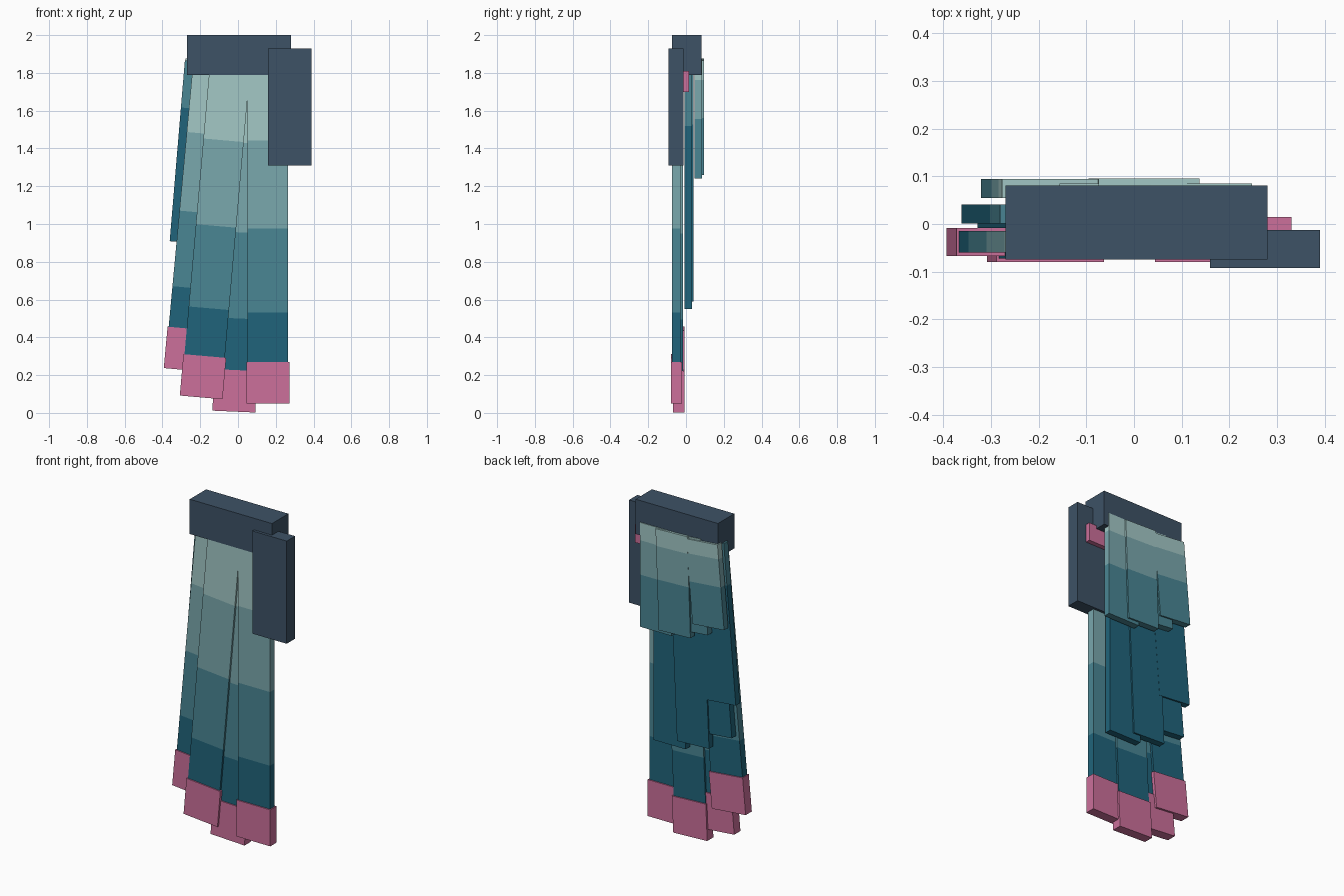
import bpy
import bmesh
from math import sin, cos, radians

if "Cube" in bpy.data.objects:
    bpy.data.objects.remove(bpy.data.objects["Cube"])


def material(name, rgb):
    linear = [((c / 255 + 0.055) / 1.055) ** 2.4 for c in rgb] + [1]
    mat = bpy.data.materials.new(name)
    mat.use_nodes = True
    mat.diffuse_color = linear
    mat.node_tree.nodes["Principled BSDF"].inputs["Base Color"].default_value = linear
    return mat


SLATE = material("slate", (61, 82, 102))
PINK = material("pink", (204, 112, 155))
PALE = material("pale_aqua", (163, 200, 198))
SOFT = material("soft_aqua", (122, 168, 174))
TEAL = material("teal", (74, 134, 148))
DEEP = material("deep_teal", (32, 100, 123))


def slab(name, x, z, width, length, tilt, y0, y1, mats, cuts=()):
    """Flat box rising from its bottom centre, leaning to +x, banded along its length."""
    a = radians(tilt)
    bm = bmesh.new()
    rings = []
    for f in (0, *cuts, 1):
        v = f * length
        ring = []
        for u, y in ((-1, y0), (1, y0), (1, y1), (-1, y1)):
            u *= width / 2
            ring.append(bm.verts.new((x + u * cos(a) + v * sin(a), y,
                                      z - u * sin(a) + v * cos(a))))
        rings.append(ring)
    bm.faces.new(rings[0])
    for band, (low, high) in enumerate(zip(rings, rings[1:])):
        for i in range(4):
            j = (i + 1) % 4
            bm.faces.new((low[i], low[j], high[j], high[i])).material_index = band
    bm.faces.new(rings[-1]).material_index = len(mats) - 1
    bmesh.ops.recalc_face_normals(bm, faces=bm.faces)
    mesh = bpy.data.meshes.new(name)
    bm.to_mesh(mesh)
    bm.free()
    for mat in mats:
        mesh.materials.append(mat)
    bpy.context.collection.objects.link(bpy.data.objects.new(name, mesh))


# Wing bones and the joint peg
slab("upper_arm", 0.005, 1.79, 0.55, 0.21, 0, -0.075, 0.081, [SLATE])
slab("forearm", 0.275, 1.31, 0.23, 0.62, 0, -0.092, -0.013, [SLATE])
slab("joint_peg", 0.225, 1.70, 0.21, 0.11, 0, -0.015, 0.015, [PINK])

# Long feathers with pink tips: x, z, tilt, front y
long_feathers = [
    (0.158, 0.05, 0, -0.073),
    (-0.022, 0.007, 2.5, -0.061),
    (-0.195, 0.082, 5, -0.0725),
    (-0.28, 0.227, 5.3, -0.06),
]
for i, (x, z, tilt, y) in enumerate(long_feathers, 1):
    slab(f"long_feather_{i}", x, z + 0.008, 0.214, 1.86 - z, tilt, y, y + 0.045,
         [DEEP, TEAL, SOFT, PALE], (0.262, 0.508, 0.764))
    slab(f"long_feather_tip_{i}", x, z, 0.227, 0.22, tilt, y - 0.007, y + 0.052, [PINK])

# Middle feathers
middle_feathers = [
    (0.088, 0.55, 0, -0.009),
    (-0.075, 0.595, 2.5, 0.0),
    (-0.222, 0.69, 5, -0.0085),
    (-0.255, 0.90, 4.8, 0.001),
]
for i, (x, z, tilt, y) in enumerate(middle_feathers, 1):
    slab(f"middle_feather_{i}", x, z, 0.214, 1.86 - z, tilt, y, y + 0.04,
         [DEEP, TEAL], (0.74,))

# Short covering feathers on the back
short_feathers = [
    (0.142, 1.24, 0, 0.045),
    (0.01, 1.262, 2, 0.055),
    (-0.10, 1.30, 5, 0.0455),
    (-0.215, 1.365, 5, 0.0545),
]
for i, (x, z, tilt, y) in enumerate(short_feathers, 1):
    slab(f"short_feather_{i}", x, z, 0.212, 1.87 - z, tilt, y, y + 0.04,
         [TEAL, SOFT, PALE], (0.5, 0.83))
